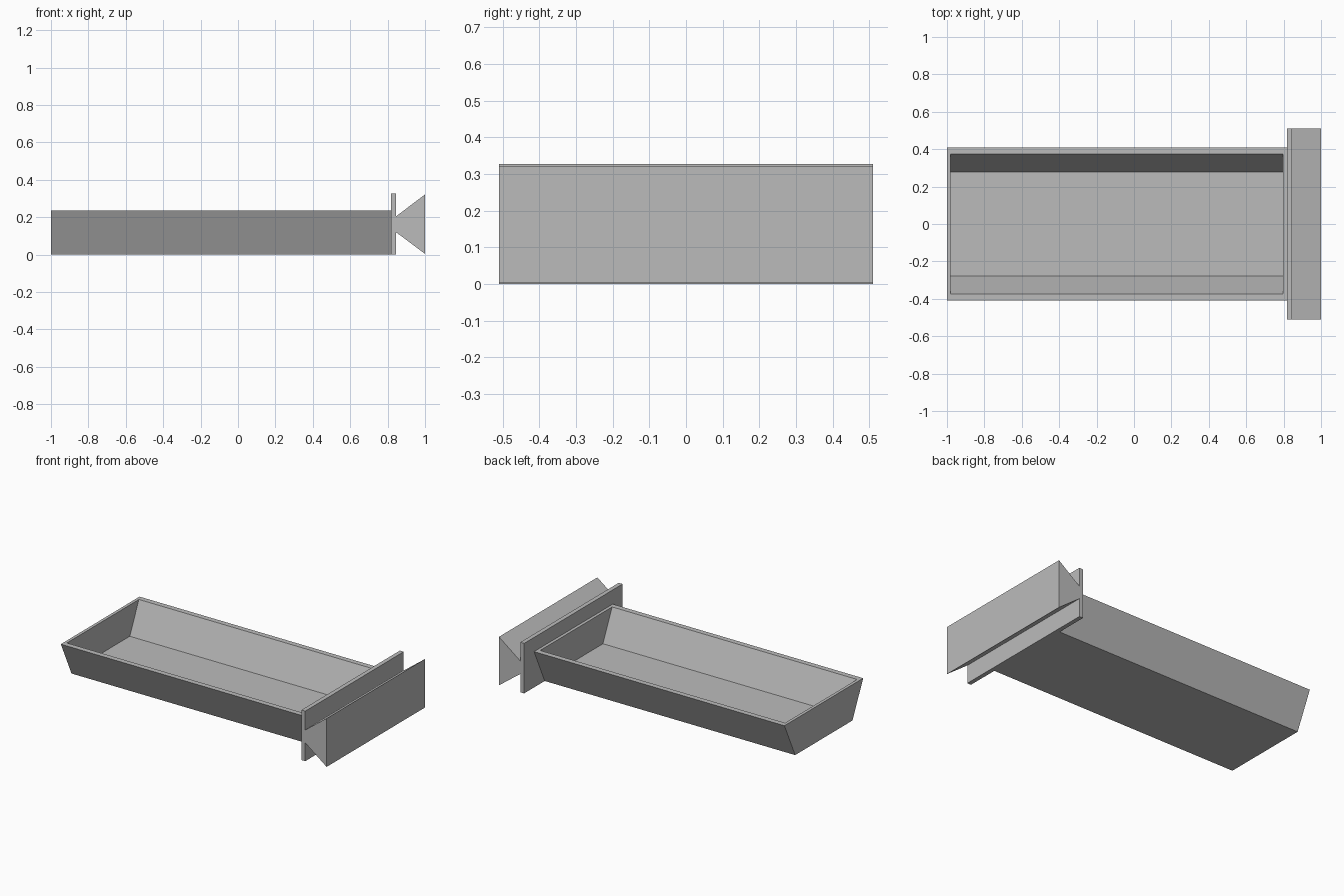
import bpy
import bmesh

cube = bpy.data.objects.get("Cube")
if cube:
    bpy.data.objects.remove(cube, do_unlink=True)

# One plain grey
grey = bpy.data.materials.new("plain_grey")
grey.use_nodes = True
COLOUR = (0.5, 0.5, 0.5, 1)
grey.diffuse_color = COLOUR
bsdf = next(n for n in grey.node_tree.nodes if n.type == 'BSDF_PRINCIPLED')
bsdf.inputs["Base Color"].default_value = COLOUR


def finish(name, bm):
    bmesh.ops.recalc_face_normals(bm, faces=bm.faces)
    mesh = bpy.data.meshes.new(name)
    bm.to_mesh(mesh)
    bm.free()
    mesh.materials.append(grey)
    obj = bpy.data.objects.new(name, mesh)
    bpy.context.collection.objects.link(obj)
    return obj


def extrude(bm, points, depth):
    """Close a profile into a face and sweep it along a vector."""
    face = bm.faces.new([bm.verts.new(p) for p in points])
    swept = bmesh.ops.extrude_face_region(bm, geom=[face])["geom"]
    verts = [g for g in swept if isinstance(g, bmesh.types.BMVert)]
    bmesh.ops.translate(bm, vec=depth, verts=verts)


def ring(bm, x0, x1, y, z):
    return [bm.verts.new(p) for p in ((x0, -y, z), (x1, -y, z), (x1, y, z), (x0, y, z))]


# Tray: flared sides, upright ends, open top
TOP = 0.235
bm = bmesh.new()
loops = [ring(bm, -1, 0.817, 0.297, 0), ring(bm, -1, 0.817, 0.408, TOP),
         ring(bm, -0.98, 0.797, 0.373, TOP), ring(bm, -0.98, 0.797, 0.278, 0.03)]
for low, high in zip(loops, loops[1:]):
    for i in range(4):
        j = (i + 1) % 4
        bm.faces.new((low[i], low[j], high[j], high[i]))
bm.faces.new(loops[0])
bm.faces.new(loops[-1])
finish("drawer_tray", bm)

# Upright front panel and wedge-shaped pull, both full width
HALF = 0.51
profiles = {
    "front_panel": ((0.817, 0), (0.845, 0), (0.845, 0.328), (0.817, 0.328)),
    "pull_handle": ((0.845, 0.12), (1, 0.004), (1, 0.322), (0.845, 0.205)),
}
for name, profile in profiles.items():
    bm = bmesh.new()
    extrude(bm, [(x, -HALF, z) for x, z in profile], (0, 2 * HALF, 0))
    finish(name, bm)
